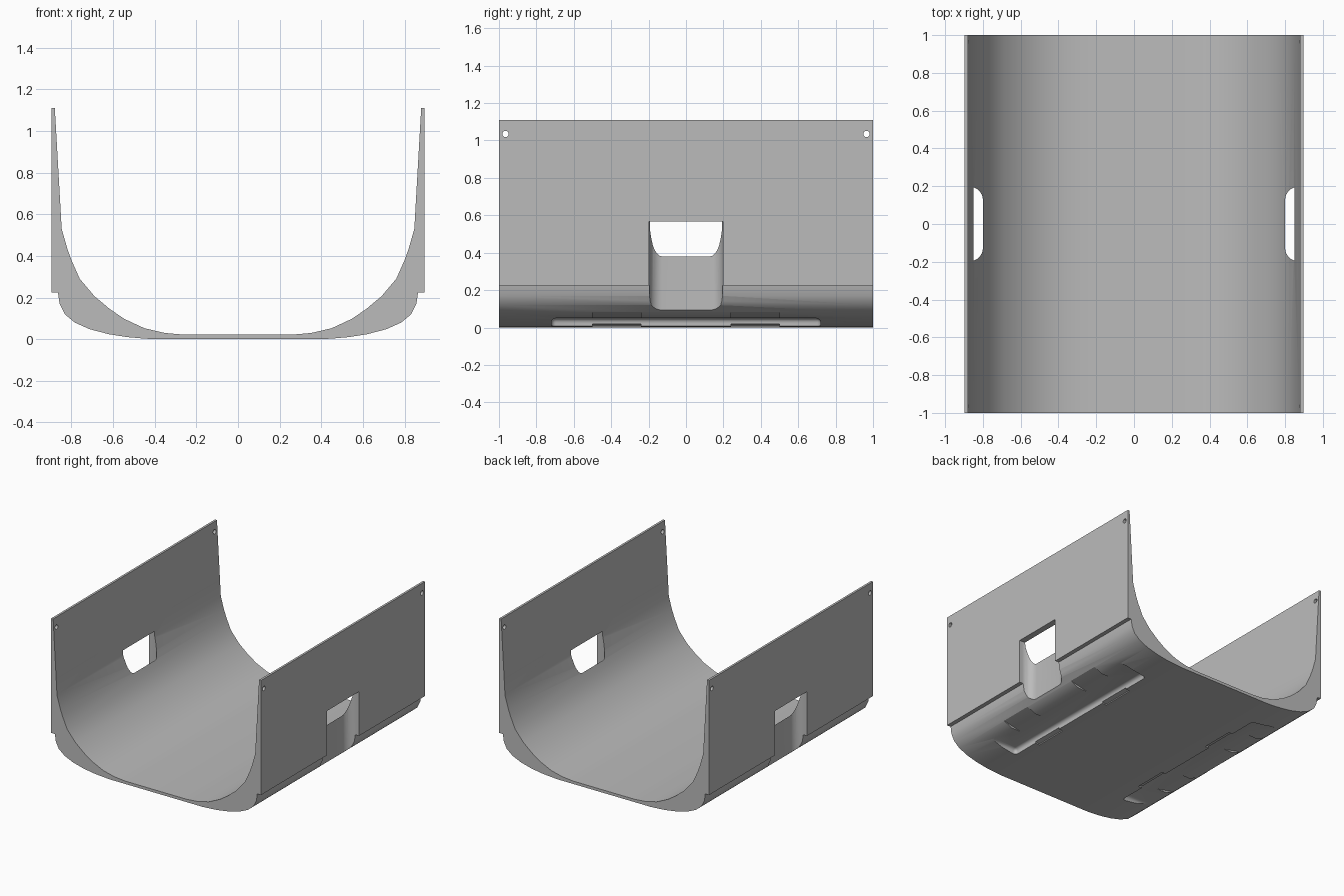
import bpy
import math
from math import cos, sin, pi

cube = bpy.data.objects.get("Cube")
if cube:
    bpy.data.objects.remove(cube, do_unlink=True)

grey = bpy.data.materials.new("plain_grey")
grey.use_nodes = True
COLOUR = (0.5, 0.5, 0.5, 1)
grey.diffuse_color = COLOUR
grey.node_tree.nodes["Principled BSDF"].inputs["Base Color"].default_value = COLOUR


def prism(name, outline, place, start, end):
    """Sweep a closed 2D outline from start to end; place(a, b, t) gives a 3D point."""
    n = len(outline)
    verts = [place(a, b, t) for t in (start, end) for a, b in outline]
    faces = [list(range(n)), list(range(n, 2 * n))]
    faces += [[i, (i + 1) % n, n + (i + 1) % n, n + i] for i in range(n)]
    mesh = bpy.data.meshes.new(name)
    mesh.from_pydata(verts, [], faces)
    obj = bpy.data.objects.new(name, mesh)
    bpy.context.scene.collection.objects.link(obj)
    mesh.materials.append(grey)
    bpy.context.view_layer.objects.active = obj
    obj.select_set(True)
    bpy.ops.object.mode_set(mode='EDIT')
    bpy.ops.mesh.select_all(action='SELECT')
    bpy.ops.mesh.normals_make_consistent(inside=False)
    bpy.ops.object.mode_set(mode='OBJECT')
    obj.select_set(False)
    return obj


def along_x(a, b, t):
    return (t, a, b)


def along_y(a, b, t):
    return (a, t, b)


def along_z(a, b, t):
    return (a, b, t)


# Cradle: thin tapered walls, stepped outside, rounded down to a thin floor
outer = [(0.40, 0.0), (0.46, 0.004), (0.53, 0.01), (0.62, 0.024), (0.712, 0.048),
         (0.784, 0.08), (0.832, 0.12), (0.857, 0.17), (0.865, 0.225), (0.897, 0.225)]
inner = [(0.897, 1.11), (0.88, 1.11), (0.847, 0.53), (0.82, 0.435), (0.80, 0.38),
         (0.76, 0.29), (0.69, 0.207), (0.616, 0.145), (0.545, 0.097), (0.45, 0.053),
         (0.352, 0.03), (0.26, 0.022)]
half = outer + inner
profile = half + [(-x, z) for x, z in reversed(half)]
cradle = prism("cradle", profile, along_y, -1, 1)

cutters = []
for side in (1, -1):
    # Side pocket with rounded inner corners, open below
    r = 0.07
    plan = [(1.0, -0.197), (1.0, 0.197)]
    corner = [(0.80 + r - r * sin(a), 0.197 - r + r * cos(a))
              for a in [i * pi / 16 for i in range(9)]]
    plan += corner + [(x, -y) for x, y in reversed(corner)]
    plan = [(side * x, y) for x, y in plan]
    cutters.append(prism("pocket_cutter", plan, along_z, -0.2, 0.567))

    # Long recess beneath, with softened edges
    recess = [(side * x, z) for x, z in
              ((0.495, -0.2), (0.85, -0.2), (0.85, 0.05), (0.495, 0.05))]
    cutter = prism("recess_cutter", recess, along_y, -0.72, 0.72)
    bevel = cutter.modifiers.new("soft_edges", 'BEVEL')
    bevel.width = 0.025
    bevel.segments = 4
    cutters.append(cutter)

    # Shallow sloping tab seats across the recess
    seat = [(side * x, z) for x, z in
            ((0.46, -0.1), (0.79, -0.1), (0.79, 0.083), (0.46, 0.012))]
    for y in (-0.5, 0.24):
        cutters.append(prism("tab_cutter", seat, along_y, y, y + 0.26))

# Fixing holes near the upper corners, through both walls
for y in (-0.965, 0.965):
    ring = [(y + 0.017 * cos(i * pi / 12), 1.035 + 0.017 * sin(i * pi / 12))
            for i in range(24)]
    cutters.append(prism("hole_cutter", ring, along_x, -1.2, 1.2))

bpy.context.view_layer.objects.active = cradle
cradle.select_set(True)
for cutter in cutters:
    cut = cradle.modifiers.new("cut", 'BOOLEAN')
    cut.operation = 'DIFFERENCE'
    cut.solver = 'EXACT'
    cut.object = cutter
    bpy.ops.object.modifier_apply(modifier=cut.name)
for cutter in cutters:
    bpy.data.objects.remove(cutter, do_unlink=True)

bpy.ops.object.shade_smooth_by_angle(angle=math.radians(25))
